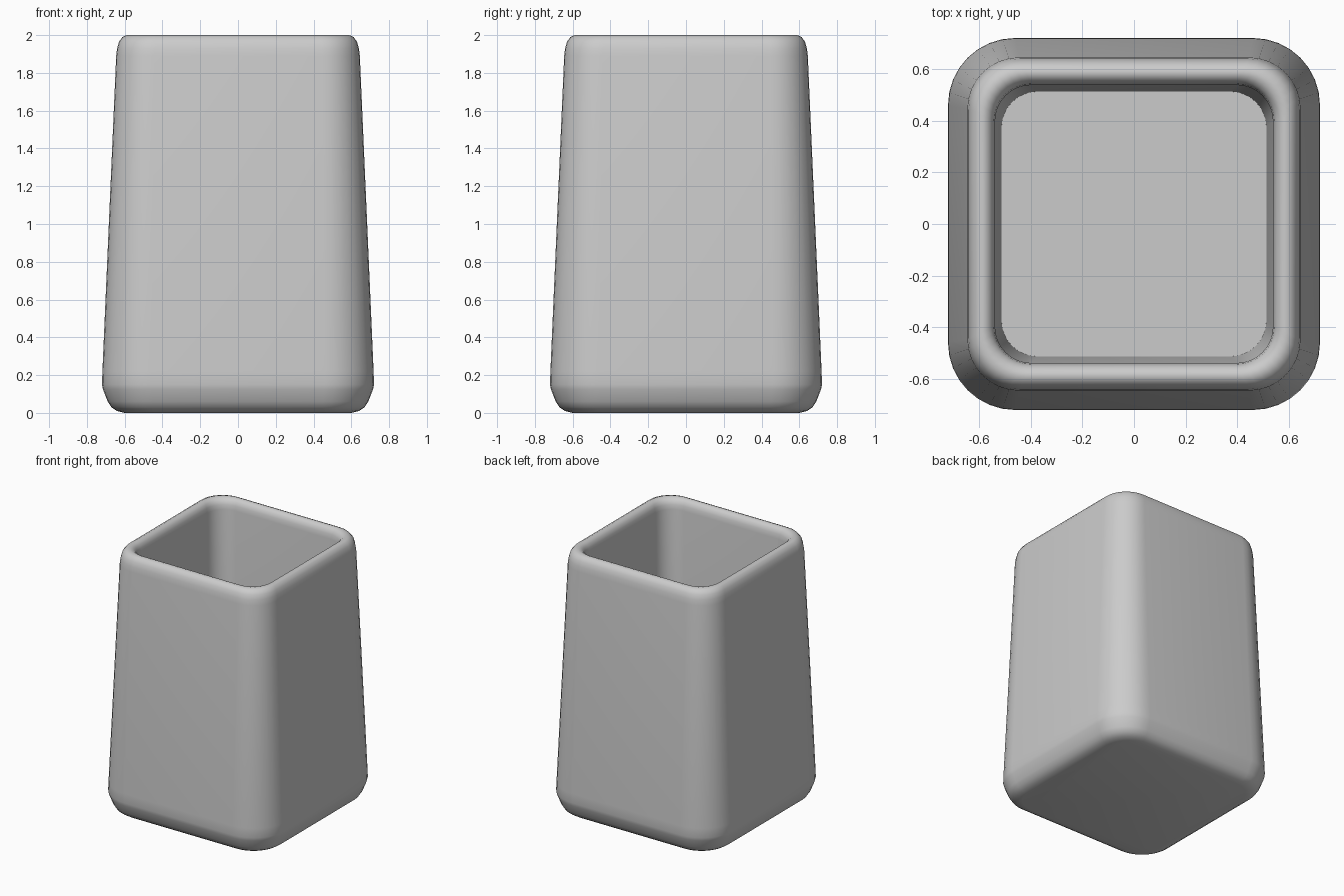
import bpy
import bmesh
from math import cos, sin, pi, radians

cube = bpy.data.objects.get("Cube")
if cube:
    bpy.data.objects.remove(cube, do_unlink=True)

CORNER_STEPS = 8


def rounded_square(bm, half, radius, z):
    """One ring of vertices around a square with round corners."""
    ring = []
    for quarter, (sx, sy) in enumerate([(1, 1), (-1, 1), (-1, -1), (1, -1)]):
        for step in range(CORNER_STEPS + 1):
            a = (quarter + step / CORNER_STEPS) * pi / 2
            x = sx * (half - radius) + radius * cos(a)
            y = sy * (half - radius) + radius * sin(a)
            ring.append(bm.verts.new((x, y, z)))
    return ring


def make_material(name, colour):
    mat = bpy.data.materials.new(name)
    mat.use_nodes = True
    mat.diffuse_color = colour
    mat.node_tree.nodes["Principled BSDF"].inputs["Base Color"].default_value = colour
    return mat


# Wall profile: half width, corner radius, height
profile = [
    (0.60, 0.17, 0.0), (0.64, 0.20, 0.01), (0.67, 0.22, 0.03), (0.69, 0.24, 0.06),
    (0.715, 0.26, 0.125), (0.72, 0.26, 0.15), (0.718, 0.26, 0.22),   # chamfered foot
    (0.645, 0.20, 1.89), (0.64, 0.20, 1.93), (0.63, 0.19, 1.965),    # tapering wall
    (0.612, 0.18, 1.99), (0.59, 0.17, 2.0), (0.57, 0.16, 1.995),     # rounded rim
    (0.553, 0.15, 1.98), (0.543, 0.145, 1.955), (0.538, 0.14, 1.92),
    (0.513, 0.14, 0.12),                                            # inner wall
]

bm = bmesh.new()
rings = [rounded_square(bm, *section) for section in profile]
for low, high in zip(rings, rings[1:]):
    for i in range(len(low)):
        j = (i + 1) % len(low)
        bm.faces.new((low[i], low[j], high[j], high[i]))

# Base underneath and floor inside
bm.faces.new(list(reversed(rings[0])))
bm.faces.new(rings[-1])

mesh = bpy.data.meshes.new("square_cup")
bm.to_mesh(mesh)
bm.free()
cup = bpy.data.objects.new("square_cup", mesh)
bpy.context.collection.objects.link(cup)
mesh.materials.append(make_material("plain_grey", (0.6, 0.6, 0.6, 1.0)))

bpy.context.view_layer.objects.active = cup
cup.select_set(True)
bpy.ops.object.shade_smooth_by_angle(angle=radians(40))
